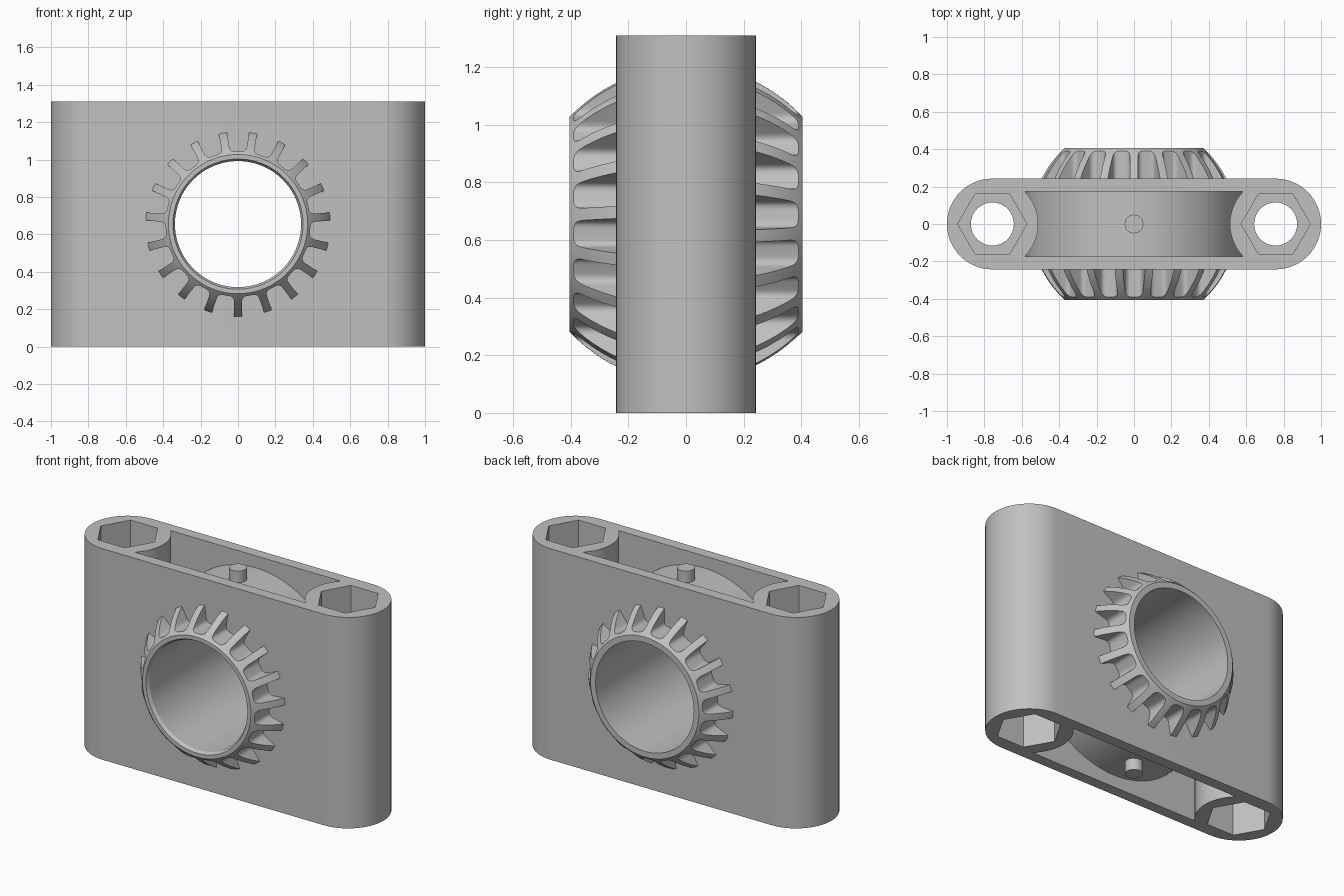
import bpy, bmesh, math
from mathutils import Vector

if "Cube" in bpy.data.objects:
    bpy.data.objects.remove(bpy.data.objects["Cube"], do_unlink=True)

HEIGHT, HALF_DEPTH = 1.31, 0.2425
MID = HEIGHT / 2
BOLT_X = 1 - HALF_DEPTH
BALL_R, HUB_END, RIBS = 0.55, 0.405, 19

grey = bpy.data.materials.new("plain grey")
grey.use_nodes = True
grey.diffuse_color = (0.53, 0.53, 0.53, 1)
grey.node_tree.nodes["Principled BSDF"].inputs["Base Color"].default_value = grey.diffuse_color


def arc(cx, cy, r, start, end, steps):
    angles = [math.radians(start + (end - start) * i / steps) for i in range(steps + 1)]
    return [(cx + r * math.cos(a), cy + r * math.sin(a)) for a in angles]


def add_prism(bm, outline, lo, hi, axis="z"):
    """Extrude a 2D outline along z, or along y about the hub centre."""
    def place(p, h):
        return (p[0], p[1], h) if axis == "z" else (p[0], h, p[1] + MID)
    low = [bm.verts.new(place(p, lo)) for p in outline]
    high = [bm.verts.new(place(p, hi)) for p in outline]
    bm.faces.new(low)
    bm.faces.new(high)
    for i in range(len(low)):
        j = (i + 1) % len(low)
        bm.faces.new((low[i], low[j], high[j], high[i]))


def make_object(name, bm):
    bmesh.ops.recalc_face_normals(bm, faces=bm.faces)
    mesh = bpy.data.meshes.new(name)
    bm.to_mesh(mesh)
    bm.free()
    mesh.materials.append(grey)
    obj = bpy.data.objects.new(name, mesh)
    bpy.context.collection.objects.link(obj)
    return obj


def prism(name, outline, lo, hi, axis="z"):
    bm = bmesh.new()
    add_prism(bm, outline, lo, hi, axis)
    return make_object(name, bm)


def lathe(name, profile, steps=128):
    """Revolve a closed (radius, y) profile about the y axis through the hub centre."""
    bm = bmesh.new()
    rings = []
    for i in range(steps):
        a = math.tau * i / steps
        rings.append([bm.verts.new((r * math.cos(a), y, MID + r * math.sin(a))) for r, y in profile])
    for i in range(steps):
        here, there = rings[i], rings[(i + 1) % steps]
        for k in range(len(profile)):
            n = (k + 1) % len(profile)
            bm.faces.new((here[k], here[n], there[n], there[k]))
    return make_object(name, bm)


def activate(obj):
    bpy.ops.object.select_all(action="DESELECT")
    obj.select_set(True)
    bpy.context.view_layer.objects.active = obj


def cut(obj, cutter):
    cutter.hide_render = True
    mod = obj.modifiers.new("cut", "BOOLEAN")
    mod.operation, mod.solver, mod.object = "DIFFERENCE", "EXACT", cutter
    activate(obj)
    bpy.ops.object.modifier_apply(modifier=mod.name)
    bpy.data.objects.remove(cutter, do_unlink=True)


def smooth(obj):
    activate(obj)
    bpy.ops.object.shade_smooth_by_angle(angle=math.radians(28))


# Housing block with rounded ends
outline = arc(BOLT_X, 0, HALF_DEPTH, -90, 90, 32) + arc(-BOLT_X, 0, HALF_DEPTH, 90, 270, 32)
housing = prism("housing", outline, 0, HEIGHT)

# Central pocket, curved around the bolt columns
swing = math.degrees(math.asin(0.175 / 0.245))
pocket = arc(BOLT_X, 0, 0.245, 180 + swing, 180 - swing, 20)
pocket += arc(-BOLT_X, 0, 0.245, swing, -swing, 20)
cut(housing, prism("pocket_cutter", pocket, -0.1, HEIGHT + 0.1))

# Bolt holes with a hexagonal recess at each end
for x in (-BOLT_X, BOLT_X):
    cut(housing, prism("bolt_cutter", arc(x, 0, 0.115, 0, 360, 48)[:-1], -0.1, HEIGHT + 0.1))
    hexagon = arc(x, 0, 0.185, 0, 360, 6)[:-1]
    for lo, hi in ((-0.1, 0.25), (HEIGHT - 0.25, HEIGHT + 0.1)):
        cut(housing, prism("hex_cutter", hexagon, lo, hi))

# Cross bore that holds the hub
cut(housing, prism("bore_cutter", arc(0, 0, 0.36, 0, 360, 96)[:-1], -0.5, 0.5, "y"))
smooth(housing)

# Drum filling the middle of the pocket
drum = lathe("drum", [(0.36, -0.2), (0.58, -0.2), (0.58, 0.2), (0.36, 0.2)])
smooth(drum)

# Hub: spherical outside, straight bore with a chamfered front lip
tip = math.degrees(math.asin(HUB_END / BALL_R))
profile = arc(0, 0, BALL_R, -tip, tip, 24)
profile += [(0.337, HUB_END), (0.337, -HUB_END + 0.02), (0.348, -HUB_END)]
hub = lathe("hub", profile)

# Rounded slots between the ribs; the back set is turned by half a pitch
half = math.pi / RIBS
def edge(u):
    return u * math.tan(half) - 0.0215 / math.cos(half)

inner, outer, fillet = 0.387, 0.62, 0.026
corner = Vector((inner, edge(inner)))
before = Vector((inner, corner.y - fillet))
after = Vector((inner + fillet, edge(inner + fillet)))
curve = []
for i in range(7):
    t = i / 6
    curve.append((1 - t) ** 2 * before + 2 * t * (1 - t) * corner + t * t * after)
side = [(p.x, p.y) for p in curve] + [(outer, edge(outer))]
slot = side + [(u, -t) for u, t in reversed(side)]

bm = bmesh.new()
for first, lo, hi in ((math.pi / 2, -0.5, -0.23), (-math.pi / 2, 0.23, 0.5)):
    for i in range(RIBS):
        a = first + math.tau * i / RIBS
        c, s = math.cos(a), math.sin(a)
        add_prism(bm, [(u * c - t * s, u * s + t * c) for u, t in slot], lo, hi, "y")
cut(hub, make_object("slot_cutter", bm))
smooth(hub)

# Small pegs standing on the drum, above and below
peg = arc(0, 0, 0.05, 0, 360, 32)[:-1]
for name, lo, hi in (("lower_peg", 0.005, 0.1), ("upper_peg", HEIGHT - 0.1, HEIGHT - 0.005)):
    smooth(prism(name, peg, lo, hi))
